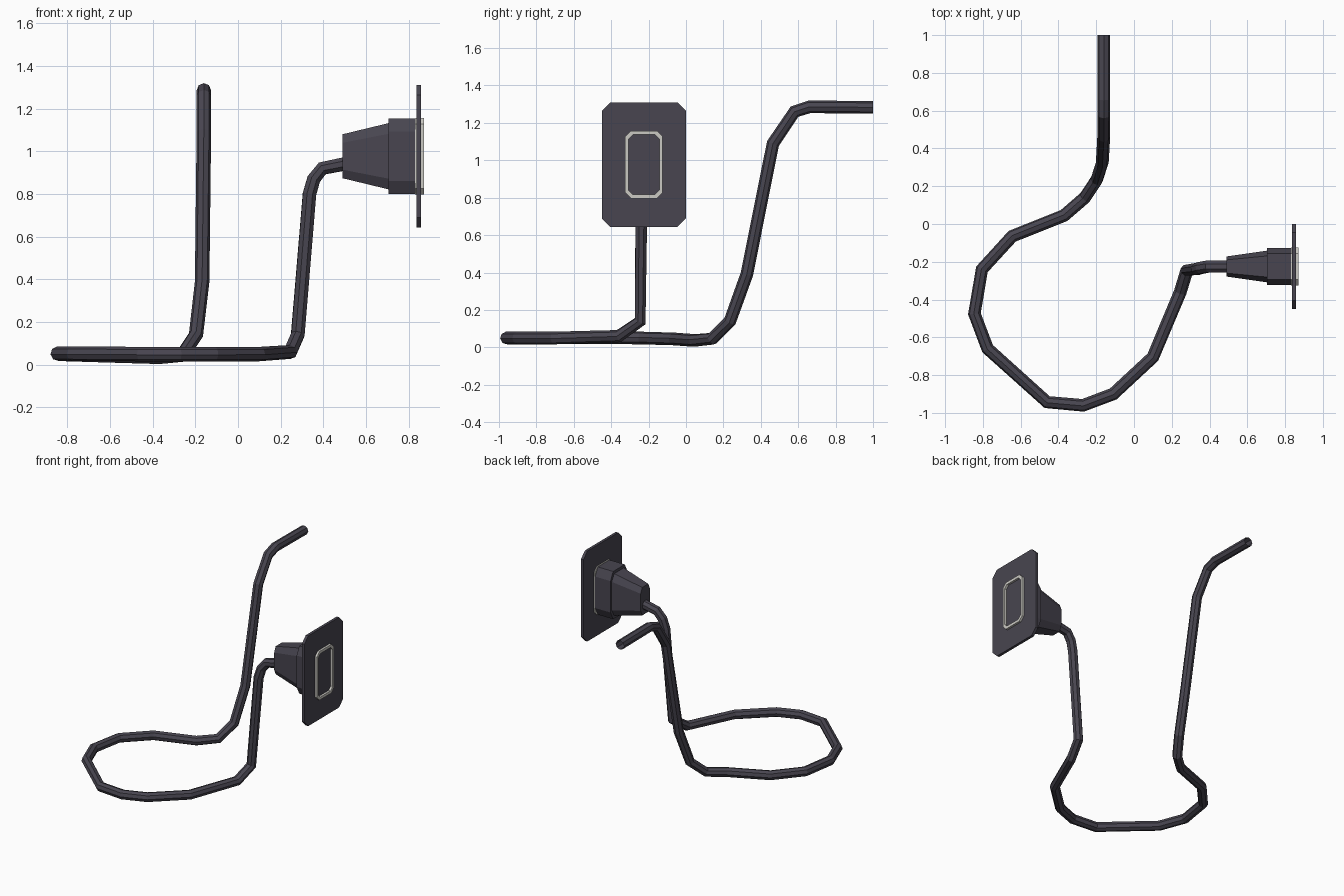
import bpy, bmesh

if "Cube" in bpy.data.objects:
    bpy.data.objects.remove(bpy.data.objects["Cube"])

def material(name, rgb):
    m = bpy.data.materials.new(name)
    m.diffuse_color = (*rgb, 1)
    m.use_nodes = True
    m.node_tree.nodes["Principled BSDF"].inputs["Base Color"].default_value = m.diffuse_color
    return m

dark = material("dark_plastic", (0.065, 0.06, 0.08))
metal = material("pale_metal", (0.6, 0.59, 0.55))
CY, CZ = -0.225, 0.977   # plug axis

def loft(name, sections, mat, closed=False):
    """Skin chamfered rectangles (x, half_y, half_z, chamfer_y, chamfer_z) along x."""
    bm = bmesh.new()
    rings = []
    for x, w, h, a, b in sections:
        pts = [(w, h - b), (w - a, h), (a - w, h), (-w, h - b),
               (-w, b - h), (a - w, -h), (w - a, -h), (w, b - h)]
        rings.append([bm.verts.new((x, CY + y, CZ + z)) for y, z in pts])
    pairs = list(zip(rings, rings[1:]))
    if closed:
        pairs.append((rings[-1], rings[0]))
    else:
        bm.faces.new(rings[0])
        bm.faces.new(rings[-1])
    for p, q in pairs:
        for i in range(8):
            j = (i + 1) % 8
            bm.faces.new((p[i], p[j], q[j], q[i]))
    bmesh.ops.recalc_face_normals(bm, faces=bm.faces)
    me = bpy.data.meshes.new(name)
    bm.to_mesh(me)
    bm.free()
    me.materials.append(mat)
    ob = bpy.data.objects.new(name, me)
    bpy.context.collection.objects.link(ob)
    return ob

# Cable: octagonal sweep along a bent path
path = [(-.16, 1, 1.283), (-.16, .66, 1.286), (-.16, .58, 1.26), (-.16, .465, 1.09),
        (-.168, .325, .39), (-.197, .235, .14), (-.26, .14, .046), (-.37, .045, .037),
        (-.645, -.065, .045), (-.805, -.24, .05), (-.845, -.475, .052), (-.775, -.66, .052),
        (-.46, -.943, .05), (-.27, -.96, .05), (-.11, -.9, .05), (.1, -.705, .05),
        (.245, -.36, .06), (.28, -.245, .14), (.335, -.238, .8), (.355, -.232, .87),
        (.395, -.225, .92), (.52, -.225, .945)]
cu = bpy.data.curves.new("cable", 'CURVE')
cu.dimensions = '3D'
cu.bevel_depth = 0.034
cu.bevel_resolution = 2
sp = cu.splines.new('POLY')
sp.points.add(len(path) - 1)
for p, co in zip(sp.points, path):
    p.co = (*co, 1)
sp.use_smooth = False
cable = bpy.data.objects.new("cable", cu)
bpy.context.collection.objects.link(cable)
cu.materials.append(dark)
bpy.context.view_layer.objects.active = cable
cable.select_set(True)
bpy.ops.object.convert(target='MESH')

# Tapered strain relief and plug body
loft("strain_relief", [(.49, .053, .103, .018, .04), (.705, .084, .155, .028, .05)], dark)
loft("plug_body", [(.705, .098, .176, .03, .06), (.835, .098, .176, .03, .06)], dark)

# Wall plate with clipped corners
loft("wall_plate", [(.837, .225, .333, .045, .045), (.857, .225, .333, .045, .045)], dark)

# Metal rim passing through the plate
loft("metal_rim", [(.83, .1, .18, .03, .03), (.872, .1, .18, .03, .03),
                   (.872, .082, .16, .023, .023), (.83, .082, .16, .023, .023)], metal, True)
